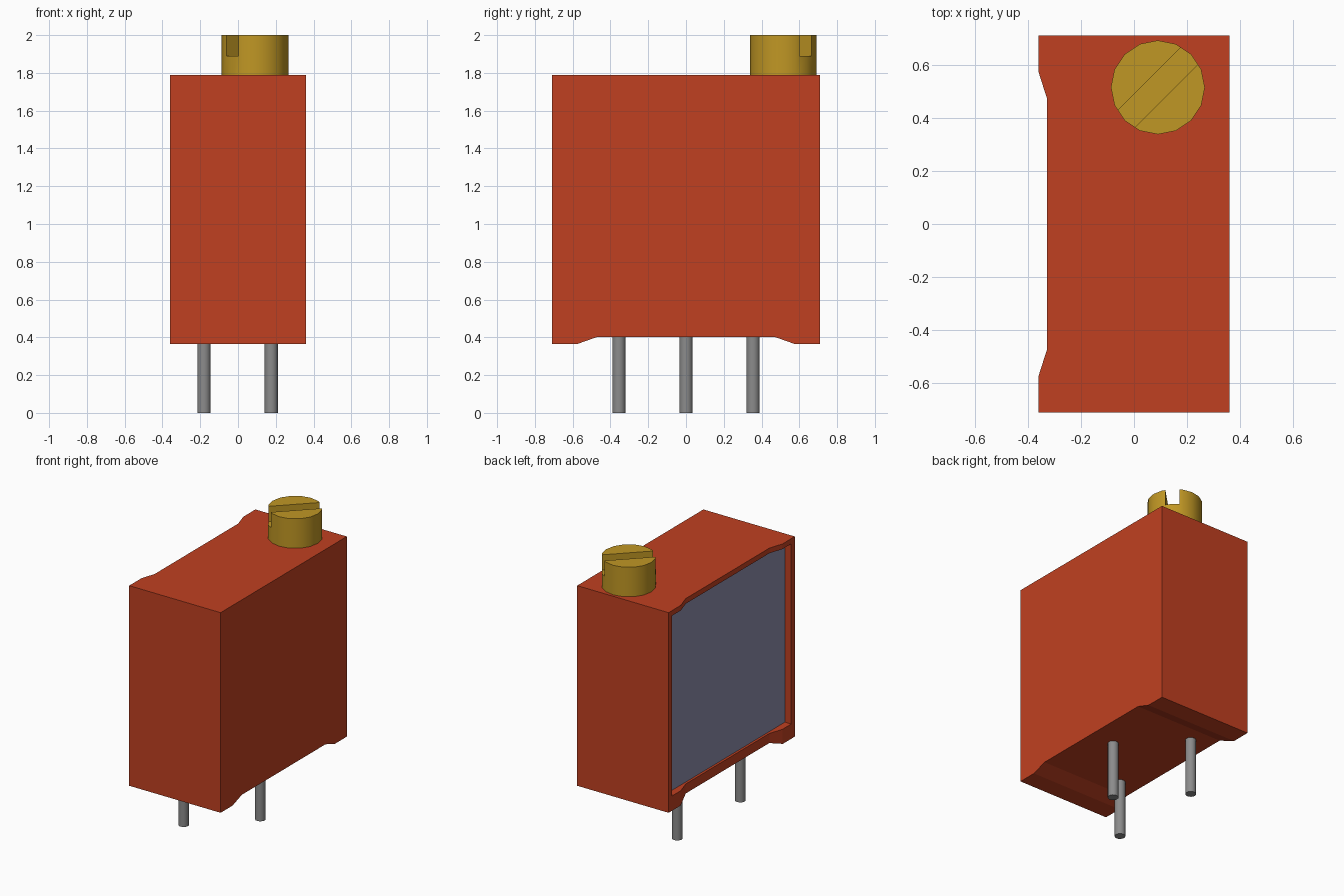
import bpy, bmesh, math
from mathutils import Matrix, Vector

if "Cube" in bpy.data.objects:
    bpy.data.objects.remove(bpy.data.objects["Cube"], do_unlink=True)


def material(name, rgb):
    m = bpy.data.materials.new(name)
    m.use_nodes = True
    m.diffuse_color = (*rgb, 1)
    m.node_tree.nodes["Principled BSDF"].inputs["Base Color"].default_value = (*rgb, 1)
    return m


RED = material("orange red plastic", (0.53, 0.051, 0.015))
BRASS = material("brass", (0.53, 0.31, 0.018))
STEEL = material("pin grey", (0.26, 0.26, 0.26))
SLATE = material("slate resin", (0.27, 0.27, 0.41))


def add(name, bm, mat):
    bmesh.ops.recalc_face_normals(bm, faces=bm.faces)
    me = bpy.data.meshes.new(name)
    bm.to_mesh(me)
    bm.free()
    me.materials.append(mat)
    ob = bpy.data.objects.new(name, me)
    bpy.context.collection.objects.link(ob)
    return ob


def prism(name, points, offset, mat):
    """Extrude a planar outline along an offset vector."""
    bm = bmesh.new()
    face = bm.faces.new([bm.verts.new(p) for p in points])
    ext = bmesh.ops.extrude_face_region(bm, geom=[face])
    bmesh.ops.translate(bm, vec=Vector(offset),
                        verts=[v for v in ext["geom"] if isinstance(v, bmesh.types.BMVert)])
    return add(name, bm, mat)


def box(name, lo, hi, mat, turn=0):
    lo, hi = Vector(lo), Vector(hi)
    bm = bmesh.new()
    bmesh.ops.create_cube(bm, size=1)
    bmesh.ops.scale(bm, vec=hi - lo, verts=bm.verts)
    mid = Matrix.Translation((lo + hi) / 2)
    bm.transform(mid @ Matrix.Rotation(turn, 4, "Z"))
    return add(name, bm, mat)


def cylinder(name, x, y, z0, z1, r, sides, mat):
    bm = bmesh.new()
    bmesh.ops.create_cone(bm, cap_ends=True, segments=sides, radius1=r, radius2=r,
                          depth=z1 - z0, matrix=Matrix.Translation((x, y, (z0 + z1) / 2)))
    return add(name, bm, mat)


def activate(ob):
    bpy.ops.object.select_all(action="DESELECT")
    ob.select_set(True)
    bpy.context.view_layer.objects.active = ob


def cut(ob, cutter):
    cutter.hide_render = True
    mod = ob.modifiers.new("cut", "BOOLEAN")
    mod.operation, mod.solver, mod.object = "DIFFERENCE", "EXACT", cutter
    activate(ob)
    bpy.ops.object.modifier_apply(modifier=mod.name)
    bpy.data.objects.remove(cutter, do_unlink=True)


def smooth(ob):
    activate(ob)
    bpy.ops.object.shade_smooth_by_angle(angle=math.radians(35))


W, L, Z0, Z1 = 0.36, 0.71, 0.365, 1.79

# Housing, with a shallow relief along the underside
housing = prism("housing", [(-W, y, z) for y, z in (
    (-L, Z0), (-0.575, Z0), (-0.47, 0.402), (0.47, 0.402),
    (0.575, Z0), (L, Z0), (L, Z1), (-L, Z1))], (2 * W, 0, 0), RED)

# Matching relief down the open side
cut(housing, prism("side_relief_cutter", [(x, y, 0.2) for x, y in (
    (-0.394, -0.68), (-0.327, -0.47), (-0.327, 0.47), (-0.394, 0.68))], (0, 0, 1.8), RED))

# Pocket in the open side, filled with resin
cut(housing, box("pocket_cutter", (-0.5, -0.67, 0.47), (-0.302, 0.67, 1.753), RED))
box("resin_panel", (-0.31, -0.67, 0.47), (-0.302, 0.67, 1.753), SLATE)

# Slotted adjustment screw
SX, SY = 0.09, 0.515
screw = cylinder("adjustment_screw", SX, SY, Z1, 2.0, 0.177, 16, BRASS)
cut(screw, box("slot_cutter", (SX - 0.3, SY - 0.045, 1.89), (SX + 0.3, SY + 0.045, 2.1),
               BRASS, math.radians(45)))
smooth(screw)

# Three staggered pins
for name, x, y in (("front_pin", -0.18, -0.355), ("middle_pin", 0.176, 0), ("back_pin", -0.18, 0.355)):
    smooth(cylinder(name, x, y, 0, 0.42, 0.035, 16, STEEL))
